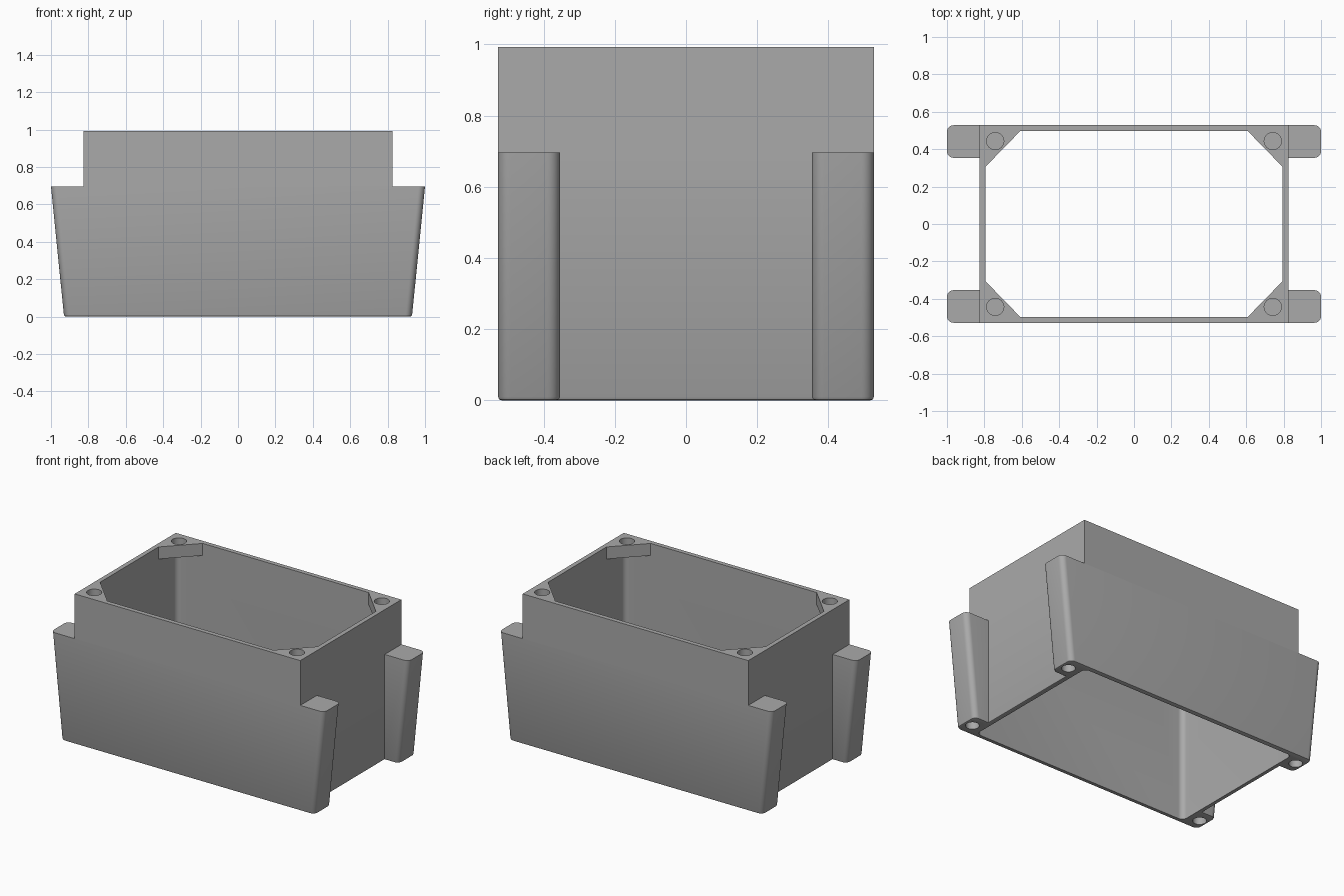
import bpy, bmesh
from math import sin, cos, pi

scene_cube = bpy.data.objects.get("Cube")
if scene_cube:
    bpy.data.objects.remove(scene_cube, do_unlink=True)

# Main dimensions
HX, HY, TOP = 0.825, 0.528, 0.993      # box half sizes and height
IX, IY = 0.795, 0.498                  # cavity half sizes
LUG_Y, LUG_TOP = 0.354, 0.697          # corner lug inner edge and height
RADIUS, STEPS = 0.035, 8

grey = bpy.data.materials.new("plain grey")
grey.use_nodes = True
colour = (0.4, 0.4, 0.4, 1)
grey.diffuse_color = colour
grey.node_tree.nodes["Principled BSDF"].inputs["Base Color"].default_value = colour


def arc(cx, cy, r, start):
    """Quarter circle, counter-clockwise."""
    angles = [start + pi / 2 * i / STEPS for i in range(STEPS + 1)]
    return [(cx + r * cos(a), cy + r * sin(a)) for a in angles]


def four_way(quadrant):
    """Mirror a counter-clockwise +x +y quadrant into a closed outline."""
    left = [(-x, y) for x, y in reversed(quadrant)]
    half = quadrant + left
    return half + [(-x, -y) for x, y in half]


def loft(name, rings):
    """Closed solid through (outline, z) rings of equal point count."""
    bm = bmesh.new()
    rows = [[bm.verts.new((x, y, z)) for x, y in pts] for pts, z in rings]
    n = len(rows[0])
    for low, high in zip(rows, rows[1:]):
        for i in range(n):
            j = (i + 1) % n
            bm.faces.new((low[i], low[j], high[j], high[i]))
    bm.faces.new(rows[0][::-1])
    bm.faces.new(rows[-1])
    bmesh.ops.remove_doubles(bm, verts=bm.verts, dist=0.0001)
    bmesh.ops.recalc_face_normals(bm, faces=bm.faces)
    mesh = bpy.data.meshes.new(name)
    bm.to_mesh(mesh)
    bm.free()
    mesh.materials.append(grey)
    obj = bpy.data.objects.new(name, mesh)
    bpy.context.collection.objects.link(obj)
    return obj


def outline(z, inset=0.0):
    """Box footprint with a rounded, outward-leaning lug at each corner."""
    r = RADIUS - inset
    cx = 0.93 + 0.07 * z / LUG_TOP - RADIUS
    return four_way([(HX - inset, LUG_Y + inset)]
                    + arc(cx, LUG_Y + RADIUS, r, -pi / 2)
                    + arc(cx, HY - RADIUS, r, 0))


def cut(target, cutter):
    cutter.hide_render = True
    mod = target.modifiers.new("cut", "BOOLEAN")
    mod.operation = "DIFFERENCE"
    mod.solver = "EXACT"
    mod.object = cutter
    bpy.context.view_layer.objects.active = target
    bpy.ops.object.modifier_apply(modifier=mod.name)
    bpy.data.objects.remove(cutter, do_unlink=True)


def cylinder(x, y, r, z0, z1):
    pts = [(x + r * cos(2 * pi * i / 32), y + r * sin(2 * pi * i / 32)) for i in range(32)]
    return loft("hole_cutter", [(pts, z0), (pts, z1)])


# Outer shell: rounded bottom edge, leaning lugs, flat ledge, straight box above
lug_ring = outline(LUG_TOP)
box_ring = [(max(-HX, min(HX, x)), y) for x, y in lug_ring]
rings = [(outline(0, 0.01), 0), (outline(0, 0.003), 0.003), (outline(0.01), 0.01),
         (lug_ring, LUG_TOP), (box_ring, LUG_TOP), (box_ring, TOP)]
enclosure = loft("enclosure_body", rings)

# Main cavity with rounded corners, stopping below the corner gussets
cavity = four_way(arc(IX - RADIUS, IY - RADIUS, RADIUS, 0))
cut(enclosure, loft("cavity_cutter", [(cavity, -0.1), (cavity, TOP - 0.08)]))

# Eight-sided top opening, leaving a triangular gusset in each corner
opening = four_way([(IX, 0.305), (0.607, IY)])
cut(enclosure, loft("opening_cutter", [(opening, 0.8), (opening, 1.1)]))

# Blind screw holes in the gussets and in the lug undersides
for sx in (-1, 1):
    for sy in (-1, 1):
        cut(enclosure, cylinder(sx * 0.742, sy * 0.443, 0.046, TOP - 0.05, 1.1))
        cut(enclosure, cylinder(sx * 0.875, sy * 0.441, 0.041, -0.1, 0.3))

# Smooth the rounded corners, keep the edges sharp
bpy.ops.object.select_all(action="DESELECT")
enclosure.select_set(True)
bpy.context.view_layer.objects.active = enclosure
bpy.ops.object.shade_smooth_by_angle(angle=pi / 6)
